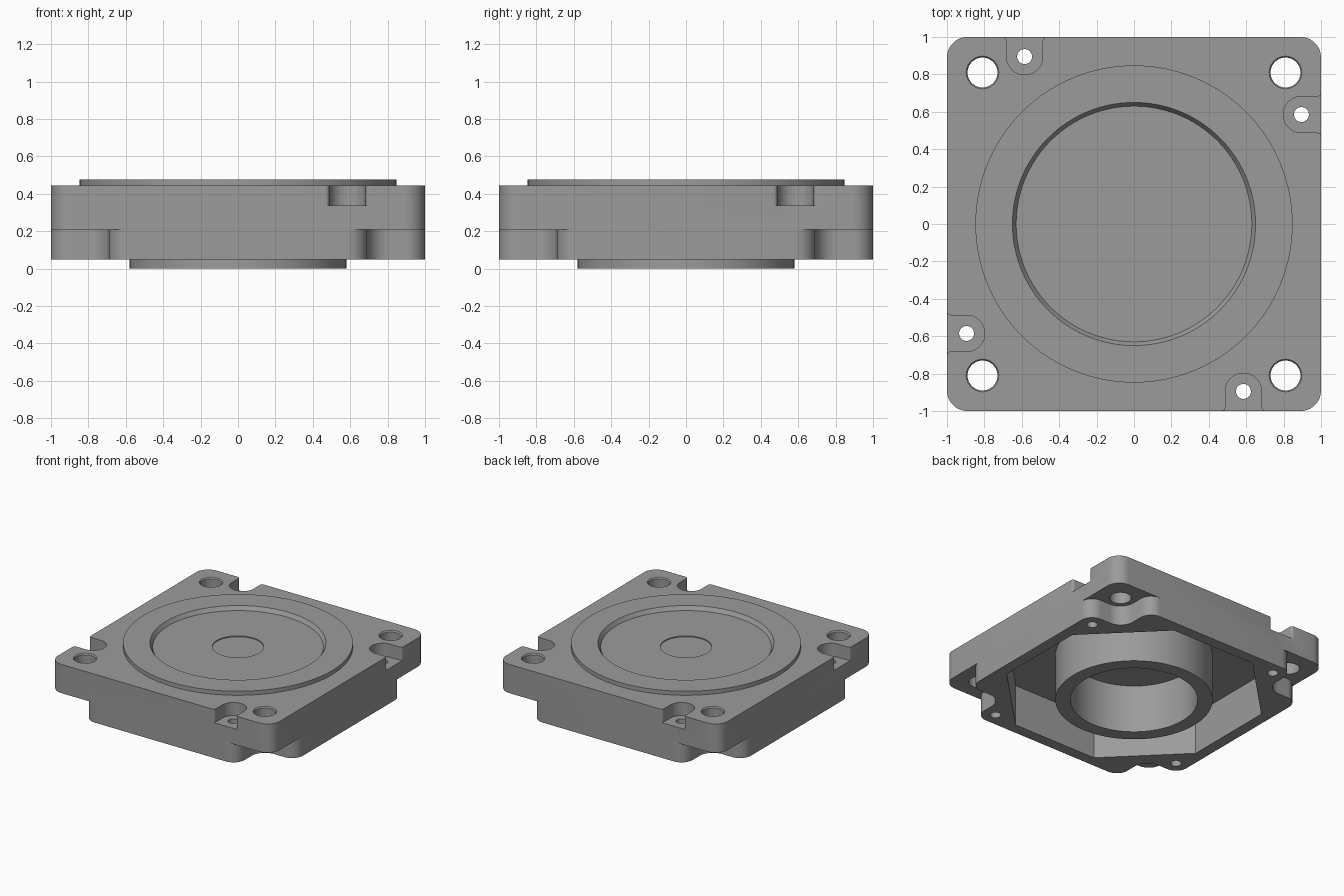
import bpy, bmesh, math
from mathutils import Matrix

if "Cube" in bpy.data.objects:
    bpy.data.objects.remove(bpy.data.objects["Cube"])

BOTTOM, TOP = 0.05, 0.444      # main block
LEDGE = 0.21                   # underside of the corner lugs
NOTCH_FLOOR = 0.337
CAVITY_TOP = 0.385

gray = bpy.data.materials.new("machined_gray")
gray.diffuse_color = (0.33, 0.33, 0.33, 1)
gray.use_nodes = True
gray.node_tree.nodes["Principled BSDF"].inputs["Base Color"].default_value = gray.diffuse_color


def arc(cx, cy, r, a0, a1, n=12):
    """Points on an arc, angles in degrees."""
    out = []
    for i in range(n + 1):
        a = math.radians(a0 + (a1 - a0) * i / n)
        out.append((cx + r * math.cos(a), cy + r * math.sin(a)))
    return out


def circle(cx, cy, r, n=96):
    return arc(cx, cy, r, 0, 360, n)[:-1]


def loft(name, lower, upper, z0, z1, turn=0):
    """Solid between two matching outlines, turned about the z axis."""
    bm = bmesh.new()
    a = [bm.verts.new((x, y, z0)) for x, y in lower]
    b = [bm.verts.new((x, y, z1)) for x, y in upper]
    bm.faces.new(a)
    bm.faces.new(b)
    n = len(a)
    for i in range(n):
        j = (i + 1) % n
        bm.faces.new((a[i], a[j], b[j], b[i]))
    bmesh.ops.recalc_face_normals(bm, faces=bm.faces)
    bm.transform(Matrix.Rotation(math.radians(turn), 4, 'Z'))
    me = bpy.data.meshes.new(name)
    bm.to_mesh(me)
    bm.free()
    me.materials.append(gray)
    ob = bpy.data.objects.new(name, me)
    bpy.context.collection.objects.link(ob)
    return ob


def prism(name, pts, z0, z1, turn=0):
    return loft(name, pts, pts, z0, z1, turn)


def combine(target, tool, operation):
    """Apply one boolean and discard the tool."""
    mod = target.modifiers.new("cut", 'BOOLEAN')
    mod.operation, mod.solver, mod.object = operation, 'EXACT', tool
    dg = bpy.context.evaluated_depsgraph_get()
    me = bpy.data.meshes.new_from_object(target.evaluated_get(dg))
    target.modifiers.clear()
    target.data = me
    bpy.data.objects.remove(tool)


# Rounded square block
R = 0.11
outline = []
for k, (sx, sy) in enumerate(((1, 1), (-1, 1), (-1, -1), (1, -1))):
    outline += arc(sx * (1 - R), sy * (1 - R), R, 90 * k, 90 * k + 90)
housing = prism("housing", outline, BOTTOM, TOP)


def cut(pts, z0, z1, turn=0, upper=None):
    combine(housing, loft("cutter", pts, upper or pts, z0, z1, turn), 'DIFFERENCE')


# Octagonal cavity underneath
apothem = 0.91
cut(arc(0, 0, apothem / math.cos(math.pi / 8), 22.5, 337.5, 7), -0.1, CAVITY_TOP)

# Raised round face on top and hollow spigot below
combine(housing, prism("top_boss", circle(0, 0, 0.848, 128), 0.42, 0.477), 'UNION')
combine(housing, prism("spigot", circle(0, 0, 0.58, 128), 0, 0.41), 'UNION')
cut(circle(0, 0, 0.47, 128), -0.1, 0.39)

# Dished top face with tapered rim and shallow centre spot
cut(circle(0, 0, 0.63, 128), 0.445, 0.485, upper=circle(0, 0, 0.655, 128))
cut(circle(0, 0, 0.19), 0.437, 0.46)

# Corner relief: rounded shoulders and a concave seat around the bolt hole
relief = ([(0.59, 1.2)] + arc(0.59, 0.9, 0.1, 90, 0) + arc(0.81, 0.81, 0.12, 180, 270)
          + arc(0.9, 0.59, 0.1, 90, 0) + [(1.2, 0.59), (1.2, 1.2)])
# Edge notch: round-ended slot with eased mouth
w, e = 0.097, 0.02
notch = ([(1.1, 0.585 + w + e)] + arc(1 - e, 0.585 + w + e, e, 0, -90, 5)
         + arc(0.895, 0.585, w, 90, 270, 20)
         + arc(1 - e, 0.585 - w - e, e, 90, 0, 5) + [(1.1, 0.585 - w - e)])

for turn in (0, 90, 180, 270):
    cut(relief, -0.1, LEDGE, turn)
    cut(notch, NOTCH_FLOOR, 0.6, turn)
    cut(circle(0.81, 0.81, 0.08, 40), 0.1, 0.6, turn)                  # bolt hole
    cut(circle(0.81, 0.81, 0.08, 40), TOP - 0.01, TOP + 0.001, turn,   # its chamfer
        circle(0.81, 0.81, 0.088, 40))
    cut(circle(0.895, 0.585, 0.04, 32), -0.1, 0.6, turn)               # screw hole

# Smooth the curved walls, keep the edges crisp
bpy.context.view_layer.objects.active = housing
housing.select_set(True)
bpy.ops.object.shade_smooth_by_angle(angle=math.radians(25))
